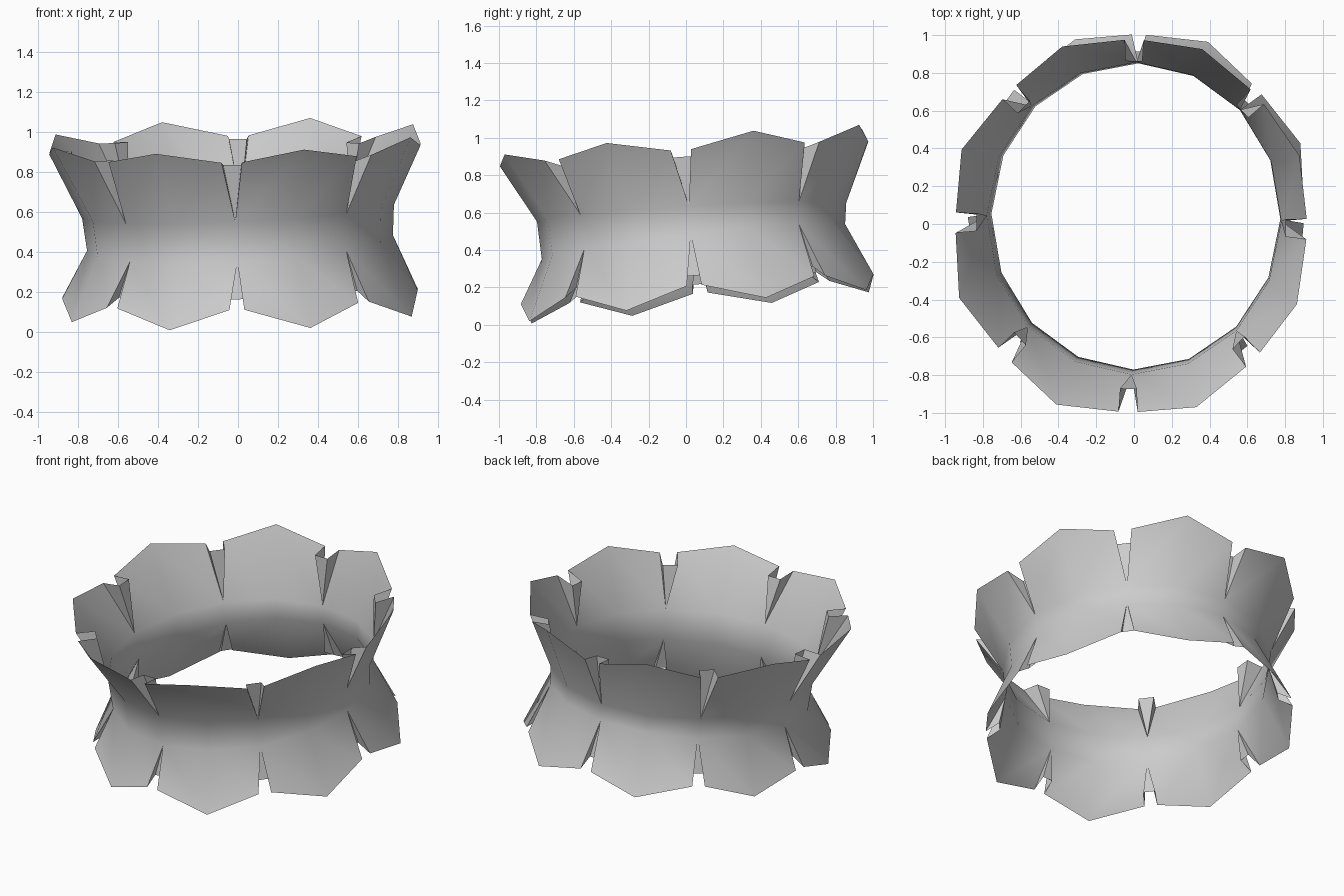
import bpy, bmesh, math

cube = bpy.data.objects.get("Cube")
if cube:
    bpy.data.objects.remove(cube, do_unlink=True)

PETALS = 8
STEP = 2 * math.pi / PETALS
TURN = -math.radians(1)      # slight twist of the whole ring
STRETCH = 1.06               # ring is a little longer front to back

# Each level: radius, centre x, centre y, height, tilt along x, tilt along y
UPPER = dict(ring=(0.78, 0.0, 0.03, 0.60, 0.045, 0.06),
             edge=(0.93, -0.015, -0.01, 0.915, 0.025, 0.068),
             tip=(0.968, -0.025, -0.015, 0.982, 0.03, 0.083),
             floor=(0.82, -0.015, -0.005, 0.90, 0.0, 0.075),
             half_gap=0.055)
LOWER = dict(ring=(0.765, 0.01, 0.04, 0.44, 0.053, 0.115),
             edge=(0.89, 0.01, 0.06, 0.185, 0.025, 0.085),
             tip=(0.92, 0.025, 0.07, 0.09, 0.018, 0.092),
             floor=(0.81, 0.01, 0.055, 0.235, 0.03, 0.09),
             half_gap=0.042)

bm = bmesh.new()


def point(level, angle):
    """Vertex on a tilted oval level."""
    r, cx, cy, z, sx, sy = level
    a = angle + TURN
    x = cx + r * math.cos(a)
    y = cy + r * math.sin(a) * STRETCH
    return bm.verts.new((x, y, z + sx * x + sy * y))


def waist_ring(side):
    return [point(side["ring"], i * STEP / 2) for i in range(2 * PETALS)]


def flare(side, ring):
    """Row of pointed petals with a tucked pleat between neighbours."""
    gap = side["half_gap"]
    petals = []
    for i in range(PETALS):
        a = i * STEP
        petals.append((point(side["edge"], a + gap),
                       point(side["tip"], a + STEP / 2),
                       point(side["edge"], a + STEP - gap)))
    for i, (start, tip, end) in enumerate(petals):
        apex, mid = ring[2 * i], ring[2 * i + 1]
        nxt = ring[(2 * i + 2) % len(ring)]
        bm.faces.new((apex, mid, tip, start))
        bm.faces.new((mid, nxt, end, tip))
        # pleat: two side walls and a recessed floor meeting at the waist
        prev_end = petals[i - 1][2]
        f0 = point(side["floor"], i * STEP - gap)
        f1 = point(side["floor"], i * STEP + gap)
        bm.faces.new((apex, f0, prev_end))
        bm.faces.new((apex, f1, f0))
        bm.faces.new((apex, start, f1))


upper_ring = waist_ring(UPPER)
lower_ring = waist_ring(LOWER)

# Waist band
n = len(upper_ring)
for i in range(n):
    j = (i + 1) % n
    bm.faces.new((lower_ring[i], lower_ring[j], upper_ring[j], upper_ring[i]))

# Upper and lower ruffles
flare(UPPER, upper_ring)
flare(LOWER, lower_ring)
bmesh.ops.recalc_face_normals(bm, faces=bm.faces)

# Make the outside of the waist band face outward
bm.faces.ensure_lookup_table()
band = bm.faces[0]
c = band.calc_center_median()
if band.normal.x * c.x + band.normal.y * c.y < 0:
    bmesh.ops.reverse_faces(bm, faces=bm.faces)

mesh = bpy.data.meshes.new("ruffled_collar")
bm.to_mesh(mesh)
bm.free()
collar = bpy.data.objects.new("ruffled_collar", mesh)
bpy.context.collection.objects.link(collar)

# Plain light grey cloth
COLOUR = (0.6, 0.6, 0.6, 1)
mat = bpy.data.materials.new("light_grey_cloth")
mat.use_nodes = True
mat.diffuse_color = COLOUR
for node in mat.node_tree.nodes:
    if node.type == 'BSDF_PRINCIPLED':
        node.inputs["Base Color"].default_value = COLOUR
mesh.materials.append(mat)

# Smooth cloth, sharp pleat folds
bpy.ops.object.select_all(action='DESELECT')
collar.select_set(True)
bpy.context.view_layer.objects.active = collar
bpy.ops.object.shade_smooth_by_angle(angle=math.radians(42))
